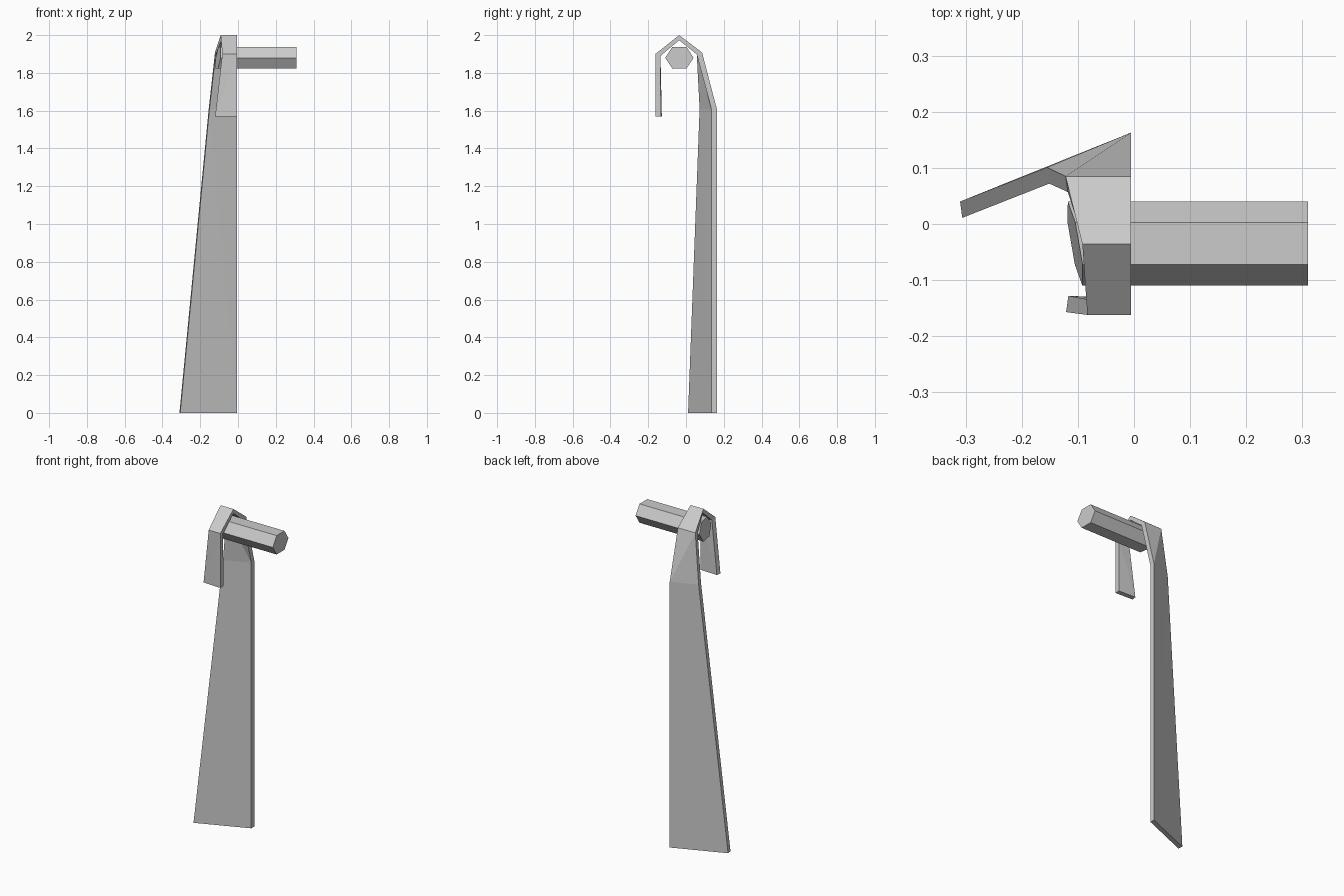
import bpy, bmesh, math

cube = bpy.data.objects.get("Cube")
if cube:
    bpy.data.objects.remove(cube, do_unlink=True)

grey = bpy.data.materials.new("plain_grey")
grey.use_nodes = True
grey.diffuse_color = (0.6, 0.6, 0.6, 1)
grey.node_tree.nodes["Principled BSDF"].inputs["Base Color"].default_value = (0.6, 0.6, 0.6, 1)

EDGE = -0.005  # straight right edge of the cloth


def finish(bm, name):
    bmesh.ops.recalc_face_normals(bm, faces=bm.faces)
    mesh = bpy.data.meshes.new(name)
    bm.to_mesh(mesh)
    bm.free()
    mesh.materials.append(grey)
    obj = bpy.data.objects.new(name, mesh)
    bpy.context.collection.objects.link(obj)
    return obj


# Draped cloth: each row is left x, left y, right y, z, then the inward offset
rows = [
    (-0.121, -0.157, -0.162, 1.57, 0.029, 0),
    (-0.083, -0.162, -0.162, 1.90, 0.027, -0.01),
    (-0.092, -0.036, -0.036, 2.00, 0, -0.027),
    (-0.122, 0.085, 0.085, 1.908, -0.028, -0.01),
    (-0.155, 0.101, 0.163, 1.61, -0.029, 0),
    (-0.310, 0.040, 0.163, 0.0, -0.029, 0),
]
bm = bmesh.new()
loops = []
for x, yl, yr, z, dy, dz in rows:
    ring = [(x, yl, z), (EDGE, yr, z), (EDGE, yr + dy, z + dz), (x + 0.004, yl + dy, z + dz)]
    loops.append([bm.verts.new(p) for p in ring])
for a, b in zip(loops, loops[1:]):
    # Outer and inner sheets fold along the diagonal, edges stay whole
    bm.faces.new((a[0], a[1], b[1]))
    bm.faces.new((a[0], b[1], b[0]))
    bm.faces.new((a[1], a[2], b[2], b[1]))
    bm.faces.new((a[2], a[3], b[2]))
    bm.faces.new((a[3], b[3], b[2]))
    bm.faces.new((a[3], a[0], b[0], b[3]))
bm.faces.new(loops[0])
bm.faces.new(loops[-1])
finish(bm, "draped_cloth")

# Six-sided bar, its hidden end cut at a slant to follow the cloth
bm = bmesh.new()
near, far = [], []
for i in range(6):
    c, s = math.cos(i * math.pi / 3), math.sin(i * math.pi / 3)
    y, z = -0.035 + 0.075 * c, 1.88 + 0.066 * s
    far.append(bm.verts.new((-0.105 - 0.013 * c + 0.008 * s, y, z)))
    near.append(bm.verts.new((0.31, y, z)))
for i in range(6):
    j = (i + 1) % 6
    bm.faces.new((far[i], far[j], near[j], near[i]))
bm.faces.new(far)
bm.faces.new(near)
finish(bm, "hexagonal_bar")
